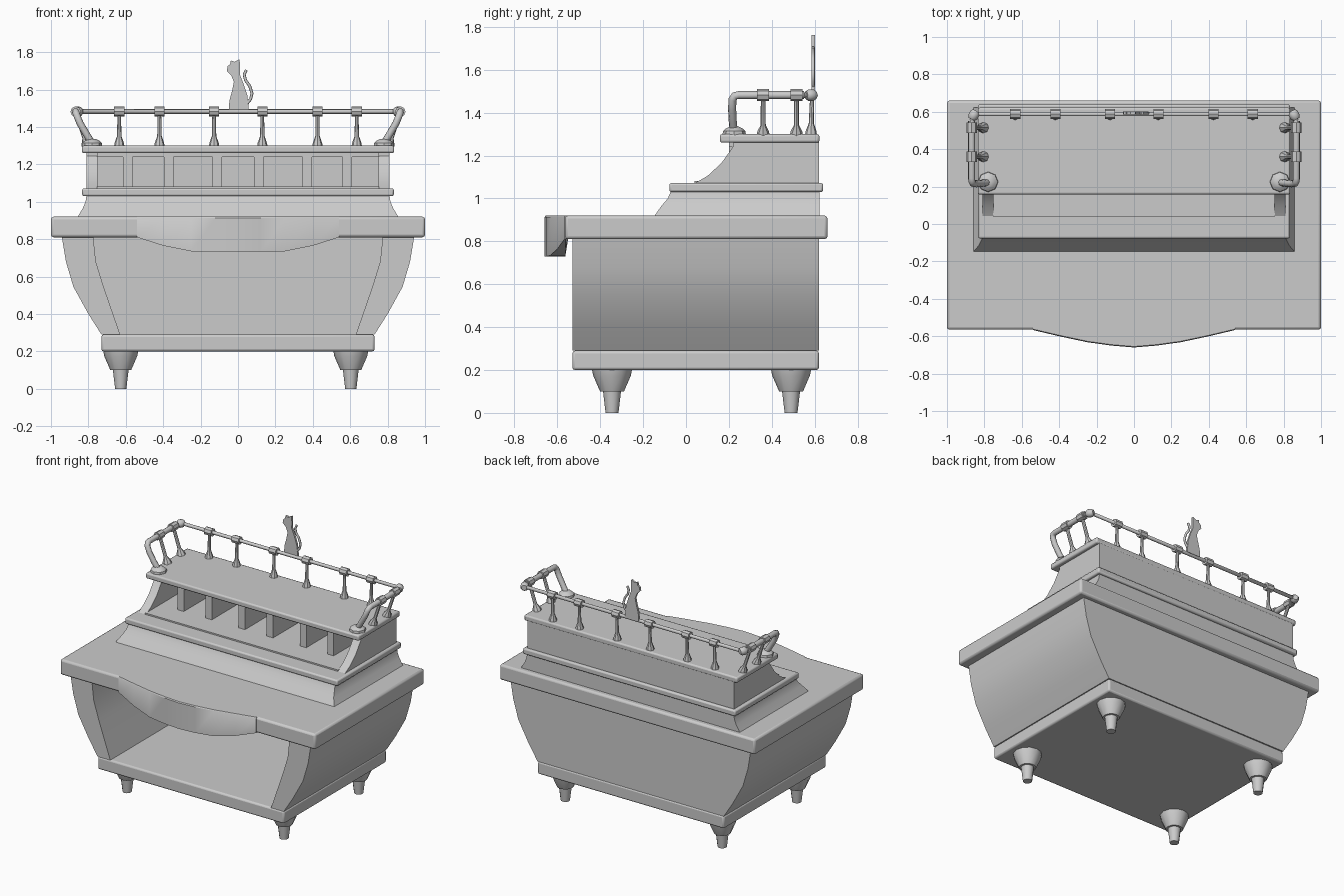
import bpy, bmesh, math
from mathutils import Vector


def finish(bm, name, bevel=0.0):
    bmesh.ops.recalc_face_normals(bm, faces=bm.faces)
    me = bpy.data.meshes.new(name)
    bm.to_mesh(me)
    bm.free()
    ob = bpy.data.objects.new(name, me)
    bpy.context.collection.objects.link(ob)
    if bevel:
        m = ob.modifiers.new("bevel", 'BEVEL')
        m.width, m.segments, m.limit_method = bevel, 2, 'ANGLE'
    bpy.ops.object.select_all(action='DESELECT')
    ob.select_set(True)
    bpy.context.view_layer.objects.active = ob
    bpy.ops.object.shade_smooth_by_angle(angle=math.radians(35))
    return ob


def loft(name, rings, bevel=0.0):
    """Skin a list of closed point rings and cap both ends."""
    bm = bmesh.new()
    vs = [[bm.verts.new(p) for p in r] for r in rings]
    n = len(vs[0])
    for a, b in zip(vs, vs[1:]):
        for i in range(n):
            bm.faces.new((a[i], a[(i + 1) % n], b[(i + 1) % n], b[i]))
    bm.faces.new(vs[0])
    bm.faces.new(vs[-1])
    return finish(bm, name, bevel)


def prism(name, pts, axis, a, b, bevel=0.0):
    """Extrude a 2D profile along x or y."""
    put = (lambda p, t: (t, p[0], p[1])) if axis == 'x' else (lambda p, t: (p[0], t, p[1]))
    return loft(name, [[put(p, t) for p in pts] for t in (a, b)], bevel)


def rect(hx, y0, y1, z):
    return [(-hx, y0, z), (hx, y0, z), (hx, y1, z), (-hx, y1, z)]


def slab(name, hx, y0, y1, z0, z1, bevel=0.0):
    return loft(name, [rect(hx, y0, y1, z0), rect(hx, y0, y1, z1)], bevel)


def turned(name, p, q, prof, n=12):
    """Round part along p-q; prof holds (fraction along, radius)."""
    p, q = Vector(p), Vector(q)
    rot = (q - p).to_track_quat('Z', 'Y')
    return loft(name, [[p.lerp(q, t) + rot @ Vector((r * math.cos(2 * math.pi * i / n),
                r * math.sin(2 * math.pi * i / n), 0)) for i in range(n)] for t, r in prof])


def tube(name, pts, r):
    cu = bpy.data.curves.new(name, 'CURVE')
    cu.dimensions, cu.bevel_depth, cu.bevel_resolution = '3D', r, 2
    cu.use_fill_caps = True
    sp = cu.splines.new('POLY')
    sp.points.add(len(pts) - 1)
    for v, p in zip(sp.points, pts):
        v.co = (*p, 1)
    ob = bpy.data.objects.new(name, cu)
    bpy.context.collection.objects.link(ob)
    return ob


# Feet and base
for x in (-0.627, 0.603):
    for y in (-0.345, 0.49):
        turned("foot", (x, y, 0), (x, y, 0.205),
               [(0, 0.03), (0.49, 0.042), (0.49, 0.056), (0.85, 0.088), (1, 0.094)])
slab("base", 0.73, -0.53, 0.62, 0.20, 0.29, 0.012)

# Bulging body: two thick side walls and a back wall, open at the front
outer = [(0.73, 0.29), (0.80, 0.40), (0.88, 0.545), (0.92, 0.68), (0.943, 0.82)]
inner = [(0.63, 0.29), (0.675, 0.42), (0.72, 0.55), (0.76, 0.68), (0.775, 0.82)]
for s in (-1, 1):
    prism("body_side", [(s * x, z) for x, z in outer + inner[::-1]], 'y', -0.53, 0.62)
prism("body_back", inner + [(-x, z) for x, z in inner[::-1]], 'y', 0.57, 0.62)

# Table top with hanging curved lip
slab("table_top", 1.0, -0.565, 0.66, 0.81, 0.92, 0.014)
lip = [(-0.54, -0.567, 0.81), (-0.40, -0.60, 0.765), (-0.25, -0.632, 0.735), (-0.12, -0.65, 0.73),
       (0, -0.66, 0.73), (0.12, -0.65, 0.73), (0.25, -0.632, 0.735), (0.40, -0.60, 0.765),
       (0.54, -0.567, 0.81)]
loft("table_lip", [[(x, y, z), (x, y, 0.913), (x, y + 0.005, 0.92), (x, -0.55, 0.92),
                    (x, -0.55, 0.81), (x, -0.563, z)] for x, y, z in lip])

# Flared plinth and moulding under the cabinet
loft("plinth", [rect(0.86, -0.15, 0.622, 0.915), rect(0.83, -0.115, 0.622, 0.965),
                rect(0.815, -0.085, 0.622, 1.0), rect(0.81, -0.07, 0.622, 1.035)])
slab("moulding", 0.833, -0.078, 0.64, 1.03, 1.072, 0.01)

# Pigeon-hole cabinet
side = [(0.038, 1.07), (0.10, 1.105), (0.165, 1.165), (0.222, 1.245), (0.222, 1.265),
        (0.62, 1.265), (0.62, 1.07)]
for s in (-1, 1):
    prism("cabinet_side", side, 'x', s * 0.75, s * 0.81)
slab("cabinet_back", 0.755, 0.56, 0.62, 1.065, 1.265)
slab("cabinet_floor", 0.755, 0.04, 0.57, 1.065, 1.082)
slab("cabinet_header", 0.755, 0.20, 0.57, 1.24, 1.265)
for x in (-0.59, -0.37, -0.11, 0.11, 0.37, 0.585):
    prism("divider", [(0.20, 1.075), (0.20, 1.25), (0.57, 1.25), (0.57, 1.075)],
          'x', x - 0.025, x + 0.025)
slab("cabinet_top", 0.835, 0.158, 0.622, 1.26, 1.30, 0.01)

# Gallery rail with end uprights
RZ, RY, RX = 1.482, 0.588, 0.868
end = [(0.785, 0.222, 1.32), (0.81, 0.218, 1.36), (0.845, 0.215, 1.42), (0.862, 0.217, 1.462),
       (0.867, 0.227, 1.478), (RX, 0.245, RZ), (RX, 0.55, RZ)]
for s in (-1, 1):
    tube("rail_end", [(s * x, y, z) for x, y, z in end], 0.019)
    turned("rail_flange", (s * 0.78, 0.225, 1.295), (s * 0.78, 0.225, 1.335),
           [(0, 0.055), (0.5, 0.052), (0.8, 0.038), (1, 0.022)], 8)
    turned("rail_joint", (s * RX, 0.56, RZ), (s * 0.845, 0.605, RZ),
           [(0, 0.018), (0.25, 0.027), (0.75, 0.027), (1, 0.018)])
    for y in (0.36, 0.515):
        turned("side_post", (s * 0.805, y, 1.295), (s * RX, y, RZ),
               [(0, 0.03), (0.1, 0.027), (0.25, 0.012), (1, 0.011)], 8)
        turned("side_clamp", (s * RX, y - 0.028, RZ), (s * RX, y + 0.028, RZ),
               [(0, 0.028), (1, 0.028)], 8)
tube("rail_back", [(-RX, 0.55, RZ), (-0.85, RY, RZ), (0.85, RY, RZ), (RX, 0.55, RZ)], 0.013)
for x in (-0.635, -0.42, -0.128, 0.13, 0.425, 0.635):
    turned("back_post", (x, RY - 0.005, 1.295), (x, RY, RZ),
           [(0, 0.028), (0.1, 0.025), (0.3, 0.012), (1, 0.009)], 8)
    turned("back_clamp", (x - 0.027, RY, RZ), (x + 0.027, RY, RZ), [(0, 0.027), (1, 0.027)], 8)

# Flat cat ornament
cat = [(-0.05, 1.485), (-0.046, 1.54), (-0.03, 1.60), (-0.022, 1.64), (-0.036, 1.675),
       (-0.06, 1.70), (-0.055, 1.725), (-0.042, 1.735), (-0.038, 1.755), (-0.018, 1.748),
       (0.008, 1.762), (0.012, 1.72), (0.01, 1.68), (0.03, 1.63), (0.05, 1.57), (0.058, 1.485)]
prism("cat_ornament", cat, 'y', RY - 0.002, RY + 0.013)
tube("cat_tail", [(0.045, RY + .005, 1.52), (0.068, RY + .005, 1.55), (0.075, RY + .005, 1.58),
                  (0.062, RY + .005, 1.62), (0.04, RY + .005, 1.65), (0.033, RY + .005, 1.68),
                  (0.045, RY + .005, 1.705)], 0.008)
